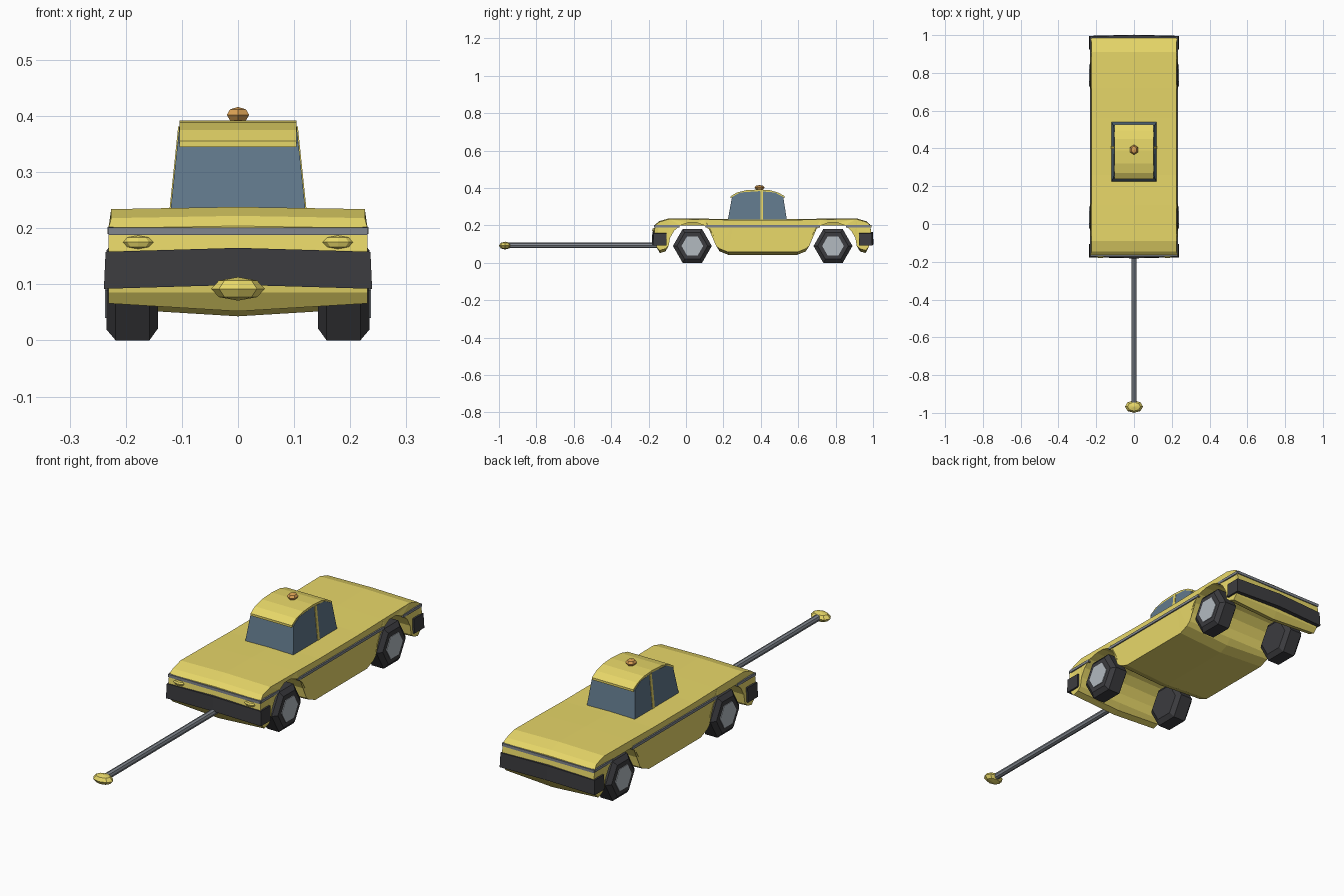
import bpy, bmesh
from math import sin, cos, pi, radians
from mathutils import Matrix

if "Cube" in bpy.data.objects:
    bpy.data.objects.remove(bpy.data.objects["Cube"])

CY = 0.41  # the car is symmetric front to back about this y


def material(name, r, g, b):
    m = bpy.data.materials.new(name)
    m.diffuse_color = (r, g, b, 1)
    m.use_nodes = True
    m.node_tree.nodes["Principled BSDF"].inputs["Base Color"].default_value = m.diffuse_color
    return m


YELLOW = material("yellow_paint", 0.80, 0.68, 0.14)
DARK = material("dark_rubber", 0.045, 0.045, 0.05)
GLASS = material("blue_glass", 0.12, 0.19, 0.26)
GREY = material("grey_metal", 0.22, 0.24, 0.27)
HUB = material("hub_grey", 0.45, 0.49, 0.53)
ORANGE = material("orange_lamp", 0.72, 0.36, 0.09)


def finish(name, bm, mat):
    bmesh.ops.recalc_face_normals(bm, faces=bm.faces)
    me = bpy.data.meshes.new(name)
    bm.to_mesh(me)
    bm.free()
    me.materials.append(mat)
    ob = bpy.data.objects.new(name, me)
    bpy.context.collection.objects.link(ob)
    return ob


def loft(name, rings, mat):
    """Skin a list of closed rings and cap both ends."""
    bm = bmesh.new()
    vs = [[bm.verts.new(p) for p in ring] for ring in rings]
    n = len(vs[0])
    for a, b in zip(vs, vs[1:]):
        for i in range(n):
            bm.faces.new((a[i], a[(i + 1) % n], b[(i + 1) % n], b[i]))
    bm.faces.new(vs[0])
    bm.faces.new(vs[-1])
    bmesh.ops.triangulate(bm, faces=[f for f in bm.faces if len(f.verts) > 4])
    return finish(name, bm, mat)


def across(name, profile, half, mat, crown=lambda z: 0, bow=0):
    """Side profile (y, z) swept left-centre-right with a crowned centre."""
    rings = []
    for s in (-1, 0, 1):
        c = 1 - abs(s)
        rings.append([(s * half(z), y + c * bow, z + c * crown(z)) for y, z in profile])
    return loft(name, rings, mat)


def box(name, x0, x1, y0, y1, z0, z1, mat):
    base = [(x0, y0), (x1, y0), (x1, y1), (x0, y1)]
    return loft(name, [[(x, y, z) for x, y in base] for z in (z0, z1)], mat)


def ball(name, loc, size, mat, u=8, v=4):
    bm = bmesh.new()
    bmesh.ops.create_uvsphere(bm, u_segments=u, v_segments=v, radius=1,
                              matrix=Matrix.Translation(loc) @ Matrix.Diagonal((*size, 1)))
    return finish(name, bm, mat)


def spin_x(name, profile, sides, y, z, mat):
    """Prism-like part turned about the x axis from (x, radius) steps."""
    return loft(name, [[(x, y + r * cos(2 * pi * i / sides), z + r * sin(2 * pi * i / sides))
                        for i in range(sides)] for x, r in profile], mat)


# Body: half profile with wheel arch, mirrored about the middle
WY = 0.034
arch = [(WY + 0.127 * cos(radians(a)), 0.09 + 0.127 * sin(radians(a)))
        for a in range(0, 181, 20)]
half_low = [(0.225, 0.057), (0.18, 0.075)] + arch + [(-0.11, 0.075), (-0.14, 0.066)]
half_top = [(-0.158, 0.085), (-0.170, 0.16), (-0.165, 0.20), (-0.145, 0.218),
            (-0.09, 0.234), (0.10, 0.232), (0.26, 0.229)]
front = half_low + half_top
rear = [(2 * CY - y, z) for y, z in reversed(front)]
across("body", front + rear, lambda z: 0.226 if z > 0.21 else 0.231, YELLOW,
       crown=lambda z: 0.004 if z > 0.15 else (-0.014 if z < 0.08 else 0))

# Grey trim line around the body, interrupted by the arches
for s in (-1, 1):
    for y0, y1 in ((-0.165, -0.035), (0.103, 2 * CY - 0.103), (2 * CY + 0.035, 2 * CY + 0.165)):
        y0, y1 = (y0, y1) if y0 < CY else (y0 - 0, y1)
        box("side_trim", s * 0.222, s * 0.233, y0, y1, 0.190, 0.202, GREY)
for name, m in (("front_trim", 1), ("rear_trim", -1)):
    ys = sorted(CY + m * (y - CY) for y in (-0.171, -0.15))
    box(name, -0.231, 0.231, *ys, 0.188, 0.201, GREY)

# Bumpers, front and rear
bump = [(-0.176, 0.092), (-0.174, 0.158), (-0.105, 0.158), (-0.105, 0.092)]
for name, m in (("front_bumper", 1), ("rear_bumper", -1)):
    across(name, [(CY + m * (y - CY), z) for y, z in bump],
           lambda z: 0.236 if z > 0.12 else 0.239, DARK, crown=lambda z: 0.007, bow=-0.006 * m)

# Wheels: six-sided tyres with hubs
for s in (-1, 1):
    for pos, y in (("front", WY), ("rear", 2 * CY - WY)):
        spin_x(pos + "_tyre", [(s * 0.143, 0.080), (s * 0.158, 0.104), (s * 0.218, 0.104),
                               (s * 0.234, 0.082)], 6, y, 0.0901, DARK)
        spin_x(pos + "_hub", [(s * 0.20, 0.058), (s * 0.237, 0.058)], 6, y, 0.0901, HUB)

# Cab glass with side pillars
def cab_half(z):
    return 0.121 - 0.105 * (z - 0.225)


across("cab_glass", [(0.223, 0.225), (0.246, 0.352), (0.29, 0.376), (0.39, 0.383),
                     (0.475, 0.376), (0.52, 0.352), (0.54, 0.225)], cab_half, GLASS)
across("cab_pillar", [(0.398, 0.228), (0.398, 0.381), (0.413, 0.381), (0.413, 0.228)],
       lambda z: cab_half(z) + 0.002, YELLOW)

# Curved roof sheet
roof = [(0.238, 0.355), (0.27, 0.375), (0.32, 0.388), (0.39, 0.392),
        (0.45, 0.388), (0.495, 0.375), (0.527, 0.356)]
across("roof", roof + [(y, z - 0.010) for y, z in reversed(roof)], lambda z: 0.104, YELLOW)

# Roof beacon
ball("roof_beacon", (0, 0.393, 0.402), (0.023, 0.027, 0.014), ORANGE, 6, 4)

# Front lamps
for s in (-1, 1):
    ball("front_lamp", (s * 0.178, -0.17, 0.175), (0.027, 0.011, 0.012), YELLOW, 8, 4)

# Front pole with a rounded tip
bm = bmesh.new()
bmesh.ops.create_cone(bm, cap_ends=True, segments=8, radius1=0.0145, radius2=0.0145, depth=0.85,
                      matrix=Matrix.Translation((0, -0.53, 0.093)) @ Matrix.Rotation(pi / 2, 4, 'X'))
finish("front_pole", bm, GREY)
ball("pole_tip", (0, -0.967, 0.092), (0.048, 0.033, 0.021), YELLOW, 8, 4)
